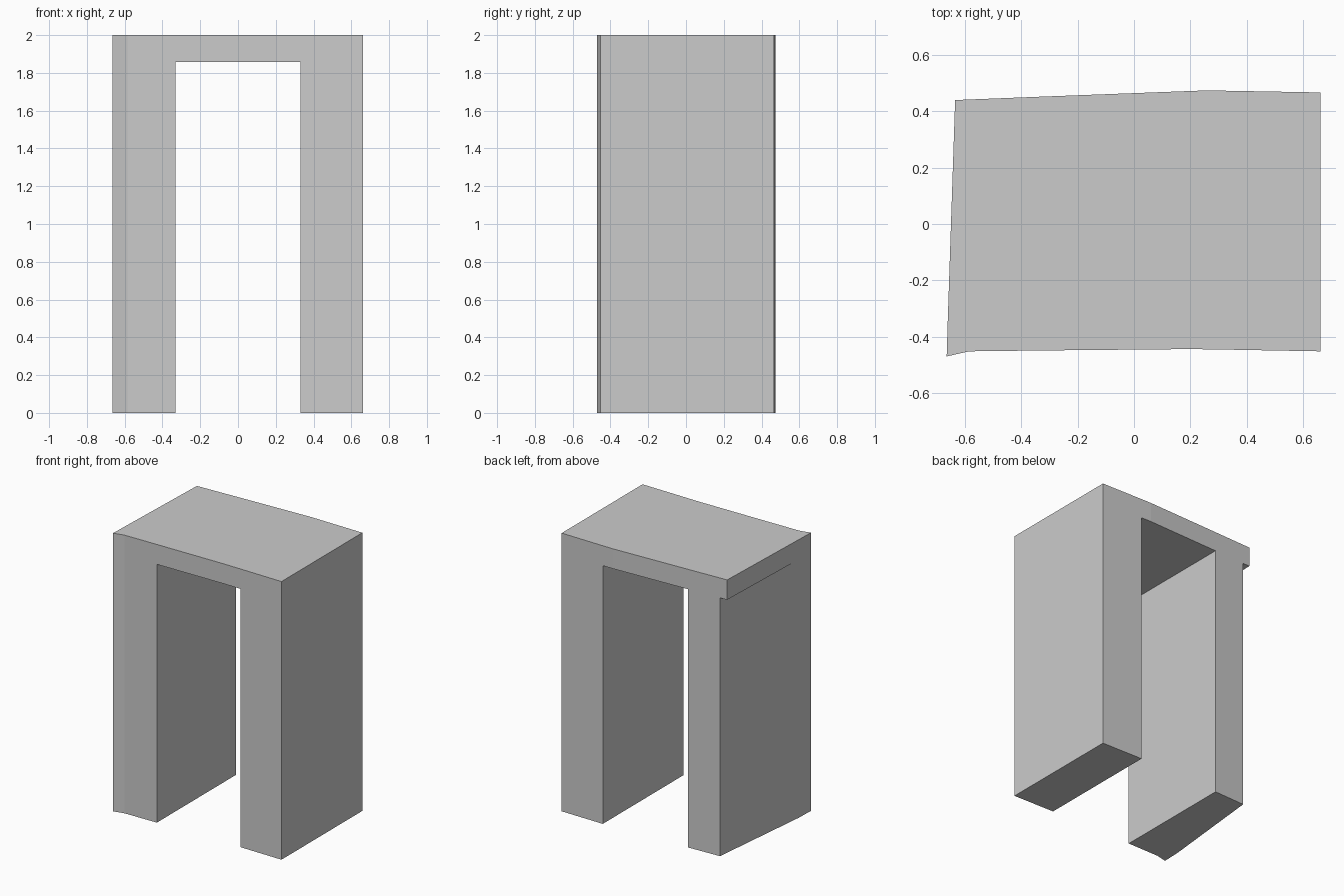
import bpy
import bmesh

if "Cube" in bpy.data.objects:
    bpy.data.objects.remove(bpy.data.objects["Cube"])

H = 2.0        # overall height
Z = 1.857      # underside of the lintel
IN = 0.331     # half width of the opening

# slightly crooked front and back outlines, left to right
front = [(-0.665, -0.47), (-0.585, -0.452), (-IN, -0.449)]
front_mid = [(0.2, -0.444)]
front_right = [(IN, -0.446), (0.662, -0.452)]
back_right = [(0.662, 0.467), (IN, 0.473)]
back_mid = [(0.25, 0.474)]
back_in = (-IN, 0.452)
back_top = (-0.635, 0.44)     # lintel corner overhangs the leg
back_leg = (-0.58, 0.442)
bend = (-0.661, -0.338)       # where the overhang dies into the leg

bm = bmesh.new()
cache = {}


def v(p, z):
    key = (p[0], p[1], z)
    if key not in cache:
        cache[key] = bm.verts.new(key)
    return cache[key]


def cap(points, z):
    bm.faces.new([v(p, z) for p in points])


def walls(points, z0, z1):
    for a, b in zip(points, points[1:]):
        bm.faces.new([v(a, z0), v(b, z0), v(b, z1), v(a, z1)])


left = front + [back_in, back_leg, bend]
right = front_right + back_right
slab = front + front_mid + right + back_mid + [back_in, back_top, bend]

# legs: walls and soles
for leg in (left, right):
    walls(leg + leg[:1], 0, Z)
    cap(leg, 0)

# lintel: sides, top, underside of the opening and the left overhang
walls(slab + slab[:1], Z, H)
cap(slab, H)
cap([front[-1]] + front_mid + [front_right[0], back_right[-1]] + back_mid + [back_in], Z)
cap([back_in, back_top, bend, back_leg], Z)

bmesh.ops.recalc_face_normals(bm, faces=bm.faces)
mesh = bpy.data.meshes.new("archway")
bm.to_mesh(mesh)
bm.free()
obj = bpy.data.objects.new("archway", mesh)
bpy.context.collection.objects.link(obj)
